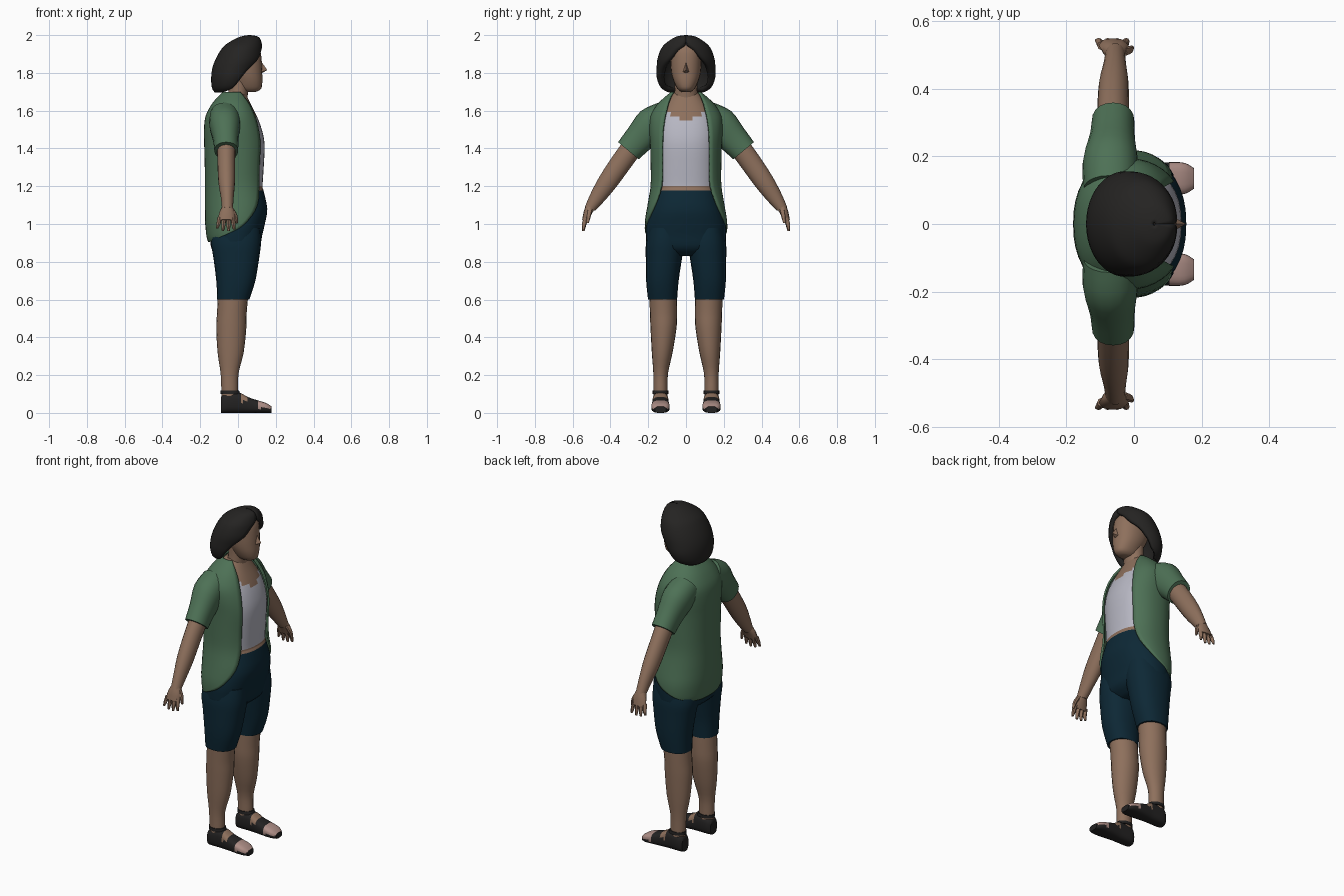
import bpy, bmesh, math
from mathutils import Vector


def material(name, rgb):
    m = bpy.data.materials.new(name)
    m.diffuse_color = (*rgb, 1)
    return m


SKIN = material("skin", (0.27, 0.162, 0.108))
TOE = material("toe_skin", (0.42, 0.27, 0.24))
HAIR = material("black_hair", (0.018, 0.017, 0.016))
GREEN = material("green_shirt", (0.075, 0.165, 0.092))
WHITE = material("white_top", (0.47, 0.47, 0.54))
NAVY = material("navy_shorts", (0.004, 0.021, 0.036))
BLACK = material("black_sandal", (0.017, 0.016, 0.016))


def sec(z, xb, xf, hw, a0=0, y=0):
    """Horizontal section: back x, front x, half width, front opening angle."""
    return [(xb + xf) / 2, y, z, (xf - xb) / 2, 0, 0, 0, hw, 0, a0]


def tube(x, y, z, rx, r, s, dy, dz):
    """Limb section on a path heading (dy, dz) in the yz plane, mirrored by s."""
    n = math.hypot(dy, dz)
    return [x, s * y, z, rx, 0, 0, 0, -s * r * dz / n, r * dy / n, 0]


def spline(rows, sub):
    """Catmull-Rom interpolation between the sections."""
    out = []
    for i in range(len(rows) - 1):
        p0, p1 = rows[max(i - 1, 0)], rows[i]
        p2, p3 = rows[i + 1], rows[min(i + 2, len(rows) - 1)]
        for k in range(sub):
            t = k / sub
            out.append([0.5 * (2 * b + (c - a) * t + (2 * a - 5 * b + 4 * c - d) * t * t
                               + (3 * b - a - 3 * c + d) * t ** 3)
                        for a, b, c, d in zip(p0, p1, p2, p3)])
    return out + [rows[-1]]


def loft(name, rows, mats, n=20, sub=3, p=2.0, rule=None, shell=0):
    """Skin superellipse sections; shell > 0 leaves the front open and thickens."""
    bm = bmesh.new()
    rings = []
    power = lambda v: math.copysign(abs(v) ** (2 / p), v)
    for r in spline(rows, sub):
        c, u, v = Vector(r[0:3]), Vector(r[3:6]), Vector(r[6:9])
        a0 = math.radians(max(r[9], 0.5)) if shell else 0
        ring = []
        for j in range(n + 1 if shell else n):
            a = a0 + (2 * math.pi - 2 * a0) * j / n
            ring.append(bm.verts.new(c + u * power(math.cos(a)) + v * power(math.sin(a))))
        rings.append(ring)
    for lo, hi in zip(rings, rings[1:]):
        for j in range(n):
            k = j + 1 if shell else (j + 1) % n
            bm.faces.new((lo[j], lo[k], hi[k], hi[j]))
    if not shell:
        bm.faces.new(rings[0])
        bm.faces.new(rings[-1])
        bmesh.ops.recalc_face_normals(bm, faces=bm.faces[:])
    if rule:
        for f in bm.faces:
            f.material_index = rule(f.calc_center_median())
    return finish(name, bm, mats, shell)


def finish(name, bm, mats, shell=0):
    me = bpy.data.meshes.new(name)
    bm.to_mesh(me)
    bm.free()
    ob = bpy.data.objects.new(name, me)
    bpy.context.collection.objects.link(ob)
    for m in mats:
        me.materials.append(m)
    bpy.ops.object.select_all(action='DESELECT')
    ob.select_set(True)
    bpy.context.view_layer.objects.active = ob
    bpy.ops.object.shade_smooth_by_angle(angle=math.radians(45))
    if shell:
        so = ob.modifiers.new("thickness", 'SOLIDIFY')
        so.thickness, so.offset = shell, -1
    return ob


# Torso: shorts, bare waist strip, white top and bare neckline
def torso_rule(c):
    if c.z < 1.178:
        return 0
    if c.z < 1.2:
        return 1
    return 2 if c.z < 1.545 + 6 * c.y ** 2 else 1


loft("torso", [
    sec(.83, -.09, .06, .12), sec(.87, -.14, .112, .2), sec(.94, -.148, .128, .212),
    sec(1.0, -.152, .142, .21), sec(1.08, -.153, .155, .192), sec(1.178, -.155, .135, .168),
    sec(1.2, -.155, .13, .168), sec(1.3, -.16, .136, .17), sec(1.42, -.165, .141, .174),
    sec(1.5, -.163, .126, .172), sec(1.57, -.152, .1, .155), sec(1.64, -.115, .065, .11),
    sec(1.70, -.06, .035, .06)], [NAVY, SKIN, WHITE], n=36, p=2.3, rule=torso_rule)

# Open shirt, with the opening widening into a curved hem
loft("open_shirt", [
    sec(.905, -.158, .12, .2, 160), sec(.925, -.165, .13, .212, 125),
    sec(.96, -.17, .145, .218, 94), sec(1.02, -.175, .155, .217, 70),
    sec(1.1, -.176, .164, .204, 53), sec(1.2, -.175, .15, .188, 42),
    sec(1.3, -.176, .148, .187, 40), sec(1.42, -.179, .152, .19, 39),
    sec(1.5, -.18, .138, .195, 36), sec(1.57, -.172, .113, .19, 33),
    sec(1.63, -.142, .085, .155, 36), sec(1.67, -.11, .06, .115, 45),
    sec(1.70, -.08, .042, .078, 62)], [GREEN], n=32, p=2.3, shell=.01)

# Neck and head
loft("neck", [sec(1.6, -.08, .06, .075), sec(1.66, -.06, .05, .066),
              sec(1.71, -.05, .055, .06), sec(1.78, -.05, .06, .06)], [SKIN])
loft("head", [
    sec(1.7, .03, .095, .025), sec(1.715, -.01, .122, .045), sec(1.755, -.03, .129, .065),
    sec(1.8, -.06, .128, .078), sec(1.86, -.08, .126, .083), sec(1.92, -.08, .117, .082),
    sec(1.96, -.05, .09, .06)], [SKIN], p=2.2)

# Nose wedge
bm = bmesh.new()
a, b, c, d, e = [bm.verts.new(v) for v in
                 ((.12, 0, 1.865), (.155, 0, 1.815), (.11, -.024, 1.80),
                  (.11, .024, 1.80), (.12, 0, 1.795))]
for f in ((a, c, b), (a, b, d), (b, c, e), (b, e, d), (a, d, e), (a, e, c)):
    bm.faces.new(f)
bmesh.ops.recalc_face_normals(bm, faces=bm.faces[:])
finish("nose", bm, [SKIN])

# Bobbed hair, open around the face
loft("hair", [
    sec(1.695, -.122, -.01, .09, 105), sec(1.72, -.138, .05, .132, 80),
    sec(1.77, -.142, .08, .154, 66), sec(1.82, -.137, .105, .156, 54),
    sec(1.87, -.12, .128, .152, 36), sec(1.92, -.092, .13, .136, 20),
    sec(1.95, -.065, .127, .115, 4), sec(1.98, -.015, .118, .075, 0),
    sec(1.994, .02, .1, .045, 0), sec(2.0, .055, .065, .005, 0)],
    [HAIR], n=28, shell=.03)


# Sandal with sole, heel cup, strap and open toe
def foot_rule(c):
    if c.z < .022 or c.x < .015 or .05 < c.x < .105:
        return 0
    if c.x > .105:
        return 1 if c.z > .024 else 0
    return 2 if c.z > .06 else 0


def foot_sec(x, w, h, s):
    return [x, s * .135, h / 2, 0, w, 0, 0, 0, h / 2, 0]


for s, side in ((-1, "right"), (1, "left")):
    # Legs
    loft(side + "_shorts_leg", [
        sec(.6, -.11, .06, .077, y=s * .124), sec(.7, -.115, .092, .086, y=s * .125),
        sec(.82, -.13, .112, .096, y=s * .117), sec(.9, -.142, .122, .1, y=s * .112),
        sec(.98, -.13, .12, .085, y=s * .112)], [NAVY], p=2.3)
    loft(side + "_lower_leg", [
        sec(.05, -.083, -.005, .036, y=s * .135), sec(.12, -.088, 0, .037, y=s * .135),
        sec(.21, -.092, .003, .039, y=s * .134), sec(.32, -.108, .03, .055, y=s * .126),
        sec(.45, -.115, .044, .069, y=s * .119), sec(.53, -.111, .046, .072, y=s * .119),
        sec(.63, -.106, .055, .073, y=s * .121)], [SKIN])
    loft(side + "_ankle_strap", [
        sec(.1, -.092, .012, .042, y=s * .135), sec(.118, -.092, .006, .041, y=s * .135)],
        [BLACK], sub=1)
    loft(side + "_foot", [
        foot_sec(-.09, .03, .085, s), foot_sec(-.07, .041, .1, s), foot_sec(-.02, .042, .108, s),
        foot_sec(.015, .042, .105, s), foot_sec(.05, .044, .085, s), foot_sec(.105, .048, .066, s),
        foot_sec(.15, .046, .052, s), foot_sec(.178, .03, .034, s)],
        [BLACK, TOE, SKIN], n=24, p=2.9, rule=foot_rule)

    # Sleeve and arm
    loft(side + "_sleeve", [
        tube(-.07, .1, 1.57, .08, .085, s, 1, -.6), tube(-.07, .18, 1.525, .082, .094, s, 1, -.8),
        tube(-.065, .25, 1.45, .068, .08, s, 1, -1), tube(-.062, .305, 1.388, .063, .071, s, 1, -1.2)],
        [GREEN], p=2.2)
    loft(side + "_arm", [
        tube(-.062, .26, 1.44, .05, .056, s, 1, -1.2), tube(-.062, .34, 1.33, .047, .056, s, 1, -1.3),
        tube(-.06, .415, 1.222, .044, .052, s, 1, -1.3), tube(-.057, .47, 1.14, .034, .041, s, 1, -1.6),
        tube(-.056, .508, 1.08, .029, .029, s, .6, -1.6)], [SKIN])

    # Hand
    loft(side + "_palm", [
        tube(-.056, .503, 1.095, .027, .027, s, .6, -1.6), tube(-.058, .52, 1.06, .041, .022, s, .4, -1.6),
        tube(-.062, .534, 1.02, .044, .016, s, .3, -1.6)], [SKIN], n=12)
    for i, length in enumerate((.052, .06, .058, .045)):
        x0, x1 = -.028 - .023 * i, -.02 - .03 * i
        loft(f"{side}_finger_{i + 1}", [
            tube(x0, .528, 1.035, .012, .013, s, .3, -1.6),
            tube((x0 + x1) / 2, .54, 1.022 - length / 2, .0105, .011, s, .2, -1.6),
            tube(x1, .543, 1.022 - length, .006, .006, s, 0, -1)], [SKIN], n=8)
    loft(side + "_thumb", [
        tube(-.035, .508, 1.08, .014, .014, s, .2, -1), tube(-.015, .515, 1.045, .012, .012, s, .2, -1),
        tube(-.006, .522, 1.005, .006, .007, s, .2, -1)], [SKIN], n=8)

# The sections above were measured with the figure standing on z = 0, facing +x
